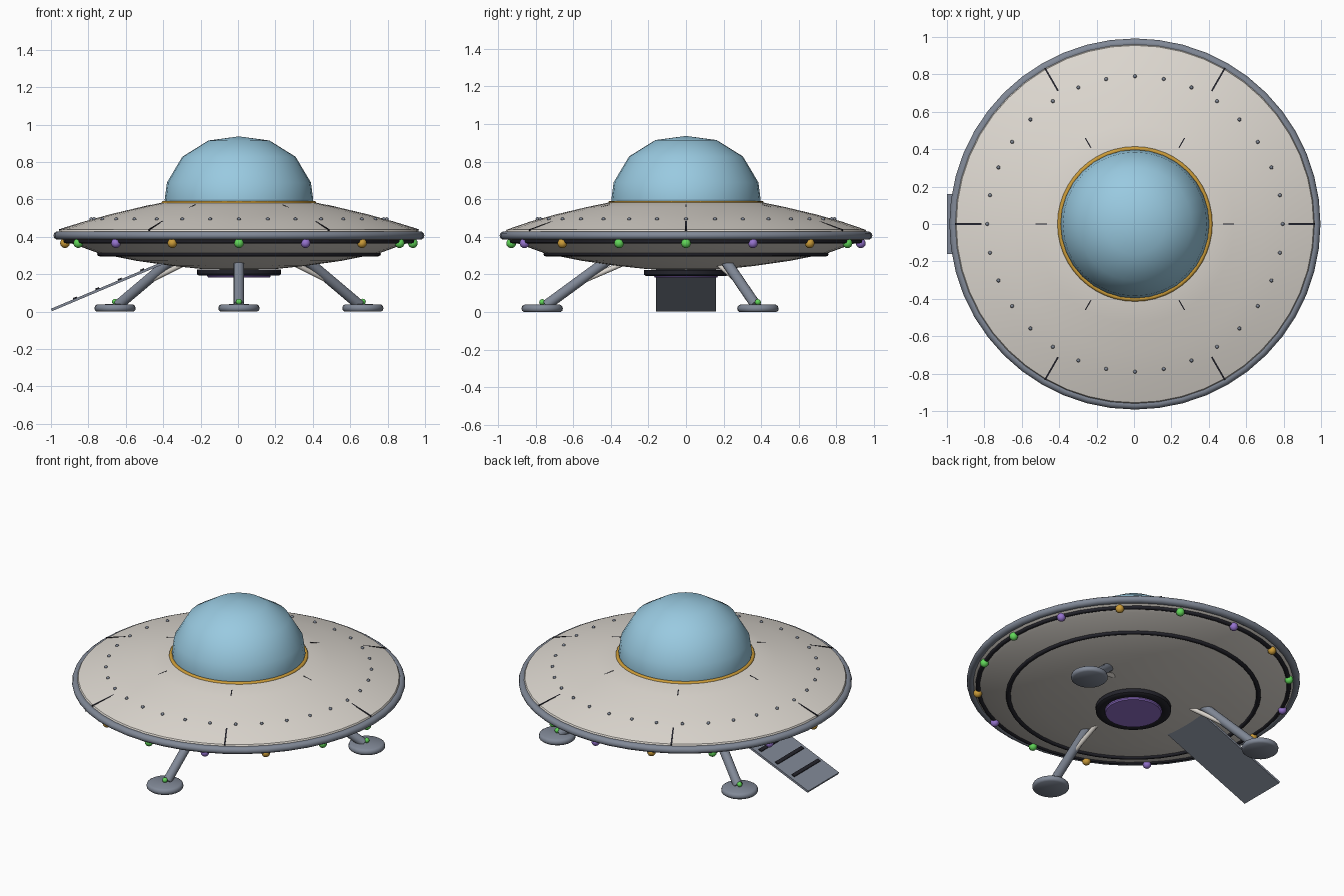
import bpy, bmesh, math
from mathutils import Vector, Matrix

if "Cube" in bpy.data.objects:
    bpy.data.objects.remove(bpy.data.objects["Cube"])

CX = 0.005  # the saucer sits a hair right of centre because the ramp sticks out left


def material(name, r, g, b):
    m = bpy.data.materials.new(name)
    m.diffuse_color = (r, g, b, 1)
    m.use_nodes = True
    m.node_tree.nodes["Principled BSDF"].inputs["Base Color"].default_value = m.diffuse_color
    return m


HULL = material("warm pale grey", 0.73, 0.69, 0.635)
SLATE = material("slate", 0.22, 0.25, 0.31)
GLASS = material("sky blue", 0.32, 0.59, 0.75)
BLACK = material("near black", 0.017, 0.017, 0.024)
GOLD = material("gold", 0.60, 0.33, 0.04)
PURPLE = material("purple", 0.30, 0.17, 0.62)
GREEN = material("green", 0.12, 0.68, 0.10)


def finish(bm, name, mat, angle=35):
    bmesh.ops.recalc_face_normals(bm, faces=bm.faces[:])
    me = bpy.data.meshes.new(name)
    bm.to_mesh(me)
    bm.free()
    me.materials.append(mat)
    ob = bpy.data.objects.new(name, me)
    bpy.context.collection.objects.link(ob)
    bpy.ops.object.select_all(action='DESELECT')
    ob.select_set(True)
    bpy.context.view_layer.objects.active = ob
    bpy.ops.object.shade_smooth_by_angle(angle=math.radians(angle))
    return ob


def lathe(name, profile, mat, center=(CX, 0), steps=48, closed=False, angle=35):
    """Spin an (r, z) profile around a vertical axis."""
    bm = bmesh.new()
    vs = [bm.verts.new((r + center[0], center[1], z)) for r, z in profile]
    n = len(vs)
    edges = [bm.edges.new((vs[i], vs[(i + 1) % n])) for i in range(n if closed else n - 1)]
    bmesh.ops.spin(bm, geom=vs + edges, cent=(*center, 0), axis=(0, 0, 1),
                   angle=2 * math.pi, steps=steps)
    bmesh.ops.remove_doubles(bm, verts=bm.verts[:], dist=1e-4)
    return finish(bm, name, mat, angle)


def ring(name, R, z, w, h, mat, sides=10, steps=48):
    """Torus with an elliptical section."""
    pts = [(R + w * math.cos(2 * math.pi * i / sides), z + h * math.sin(2 * math.pi * i / sides))
           for i in range(sides)]
    return lathe(name, pts, mat, steps=steps, closed=True, angle=60)


def balls(name, points, radius, mat, u=12, v=8):
    bm = bmesh.new()
    for p in points:
        bmesh.ops.create_uvsphere(bm, u_segments=u, v_segments=v, radius=radius,
                                  matrix=Matrix.Translation(p))
    return finish(bm, name, mat, 60)


def rod(name, a, b, radius, mat):
    a, b = Vector(a), Vector(b)
    d = b - a
    bm = bmesh.new()
    m = Matrix.Translation((a + b) / 2) @ d.to_track_quat('Z', 'Y').to_matrix().to_4x4()
    bmesh.ops.create_cone(bm, cap_ends=True, segments=16, radius1=radius, radius2=radius,
                          depth=d.length, matrix=m)
    return finish(bm, name, mat)


def bar(bm, a, b, width, thick):
    """Box running from a to b, width horizontal."""
    a, b = Vector(a), Vector(b)
    x = (b - a).normalized()
    y = Vector((0, 0, 1)).cross(x).normalized()
    rot = Matrix((x, y, x.cross(y))).transposed().to_4x4()
    m = Matrix.Translation((a + b) / 2) @ rot @ Matrix.Diagonal(((b - a).length, width, thick, 1))
    bmesh.ops.create_cube(bm, size=1, matrix=m)


def polar(r, deg, z):
    t = math.radians(deg)
    return (CX + r * math.cos(t), r * math.sin(t), z)


# saucer body
lathe("upper_hull", [(0.97, 0.41), (0.955, 0.438), (0.83, 0.481), (0.69, 0.520),
                     (0.53, 0.558), (0.40, 0.585), (0, 0.59)], HULL)
lathe("lower_hull", [(0.97, 0.405), (0.95, 0.388), (0.89, 0.363), (0.75, 0.312),
                     (0.55, 0.272), (0.36, 0.245), (0.20, 0.228), (0, 0.225)], HULL)
ring("rim", 0.967, 0.407, 0.025, 0.023, SLATE)

# dome and collar
lathe("dome", [(0.395, 0.575), (0.397, 0.60), (0.385, 0.69), (0.303, 0.828),
               (0.163, 0.915), (0, 0.937)], GLASS, steps=32, angle=60)
ring("dome_collar", 0.402, 0.580, 0.013, 0.012, GOLD)

# dark trim rings under the saucer
ring("outer_trim", 0.925, 0.377, 0.014, 0.012, BLACK, 8)
ring("inner_trim", 0.745, 0.308, 0.014, 0.012, BLACK, 8)

# belly port
lathe("port_ring", [(0.170, 0.225), (0.168, 0.200), (0.178, 0.192), (0.214, 0.192),
                    (0.224, 0.200), (0.224, 0.225)], BLACK, closed=True, angle=50)
lathe("port_lens", [(0, 0.183), (0.165, 0.183), (0.170, 0.190), (0.170, 0.225), (0, 0.225)], PURPLE)

# rivets on the upper hull
balls("rivets", [polar(0.79, i * 11.25, 0.495) for i in range(32)], 0.010, SLATE, 8, 6)

# panel seams, showing at the inner and outer ends of six spokes
bm = bmesh.new()
for k in range(6):
    bar(bm, polar(0.82, 60 * k, 0.480), polar(0.962, 60 * k, 0.436), 0.009, 0.008)
    bar(bm, polar(0.47, 60 * k, 0.569), polar(0.53, 60 * k, 0.555), 0.006, 0.006)
finish(bm, "panel_seams", BLACK)

# running lights, cycling through three colours
for c, (name, mat) in enumerate((("green", GREEN), ("purple", PURPLE), ("gold", GOLD))):
    balls(name + "_lights", [polar(0.93, i * 22.5, 0.366) for i in range(16) if i % 3 == c], 0.026, mat)

# landing legs
FOOT = [(0, 0), (0.098, 0), (0.108, 0.008), (0.11, 0.02), (0.106, 0.032), (0.095, 0.039), (0, 0.04)]
for side, deg in (("front", -90), ("right", 30), ("left", 150)):
    rod(side + "_leg", polar(0.39, deg, 0.295), polar(0.745, deg, 0.035), 0.028, SLATE)
    rod(side + "_strut", polar(0.34, deg, 0.256), polar(0.60, deg, 0.144), 0.014, HULL)
    lathe(side + "_foot", FOOT, SLATE, center=polar(0.765, deg, 0)[:2], steps=24, angle=50)
    balls(side + "_foot_light", [polar(0.765, deg, 0.053)], 0.016, GREEN)

# boarding ramp with treads
top, end = Vector((-0.39, 0, 0.265)), Vector((-0.997, 0, 0.009))
bm = bmesh.new()
bar(bm, end, top, 0.32, 0.014)
finish(bm, "ramp", SLATE)
along = (top - end).normalized()
up = Vector((-along.z, 0, along.x))
bm = bmesh.new()
for s in (0.14, 0.27, 0.40, 0.53):
    p = end + along * s + up * 0.009
    bar(bm, p - along * 0.011, p + along * 0.011, 0.27, 0.010)
finish(bm, "ramp_treads", BLACK)
